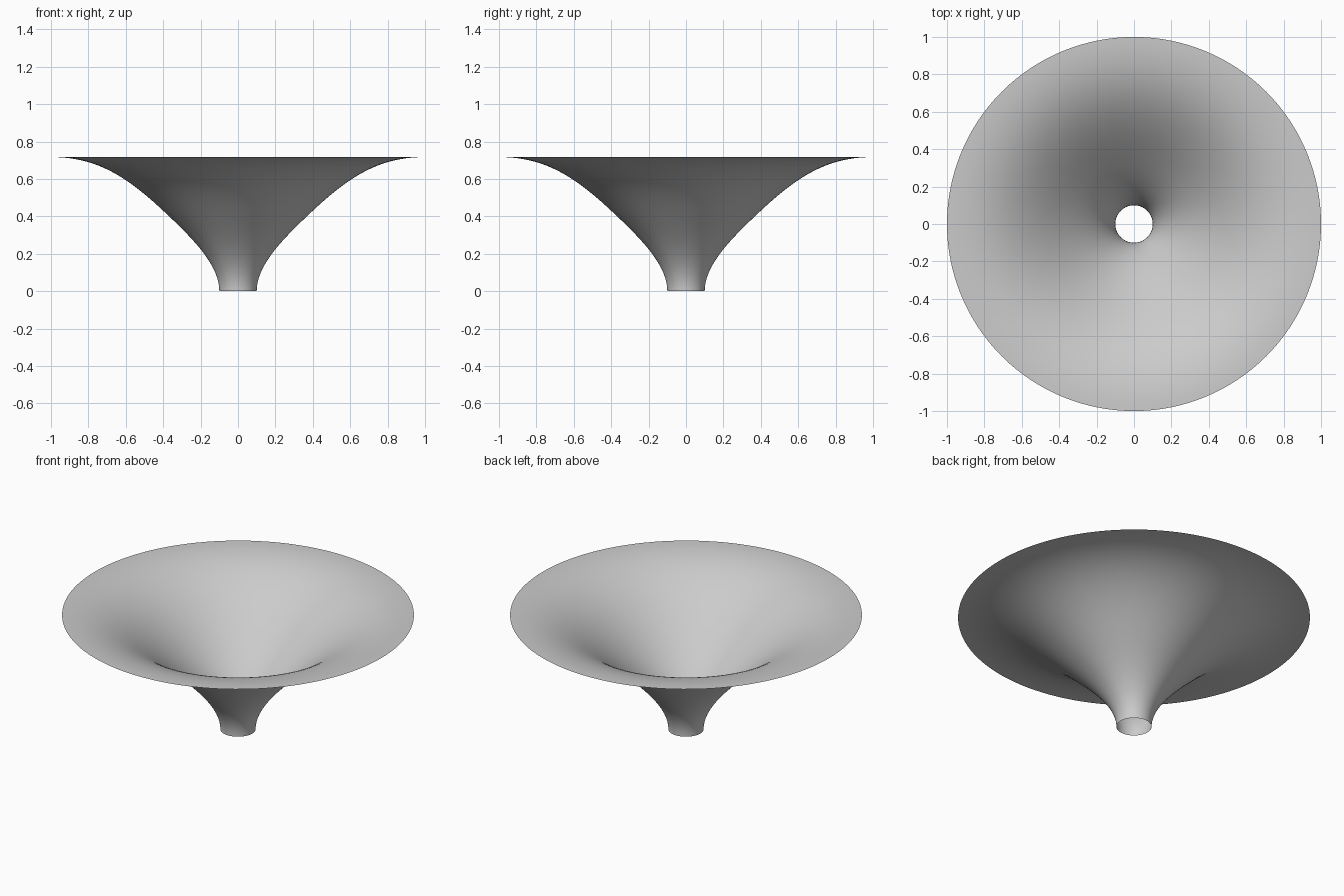
import bpy
import bmesh
import math
from mathutils import Vector
from mathutils.geometry import interpolate_bezier

cube = bpy.data.objects.get("Cube")
if cube:
    bpy.data.objects.remove(cube, do_unlink=True)

SEGMENTS = 128
HEIGHT = 0.717

# Plain grey material
grey = bpy.data.materials.new("light_grey")
grey.use_nodes = True
colour = (0.6, 0.6, 0.6, 1)
grey.diffuse_color = colour
grey.node_tree.nodes["Principled BSDF"].inputs["Base Color"].default_value = colour


def curve(points, steps):
    return interpolate_bezier(*[Vector((x, 0, z)) for x, z in points], steps)


# Profile: upright neck, nearly straight cone, then a level rim
neck = curve([(0.1, 0), (0.1, 0.14), (0.24, 0.28), (0.4, 0.43)], 24)
flare = curve([(0.4, 0.43), (0.6, 0.617), (0.76, HEIGHT), (1, HEIGHT)], 28)
profile = neck + flare[1:]

# Thin funnel, open at both ends, spun round the vertical axis
bm = bmesh.new()
verts = [bm.verts.new(p) for p in profile]
edges = [bm.edges.new(pair) for pair in zip(verts, verts[1:])]
bmesh.ops.spin(bm, geom=verts + edges, cent=(0, 0, 0), axis=(0, 0, 1),
               angle=math.tau, steps=SEGMENTS, use_merge=True)
bmesh.ops.remove_doubles(bm, verts=bm.verts, dist=0.0001)
bmesh.ops.recalc_face_normals(bm, faces=bm.faces)

# Keep normals on the upper, inner side
if sum(f.normal.z for f in bm.faces) < 0:
    bmesh.ops.reverse_faces(bm, faces=bm.faces)
for face in bm.faces:
    face.smooth = True

mesh = bpy.data.meshes.new("flared_funnel")
bm.to_mesh(mesh)
bm.free()
mesh.materials.append(grey)
funnel = bpy.data.objects.new("flared_funnel", mesh)
bpy.context.collection.objects.link(funnel)
